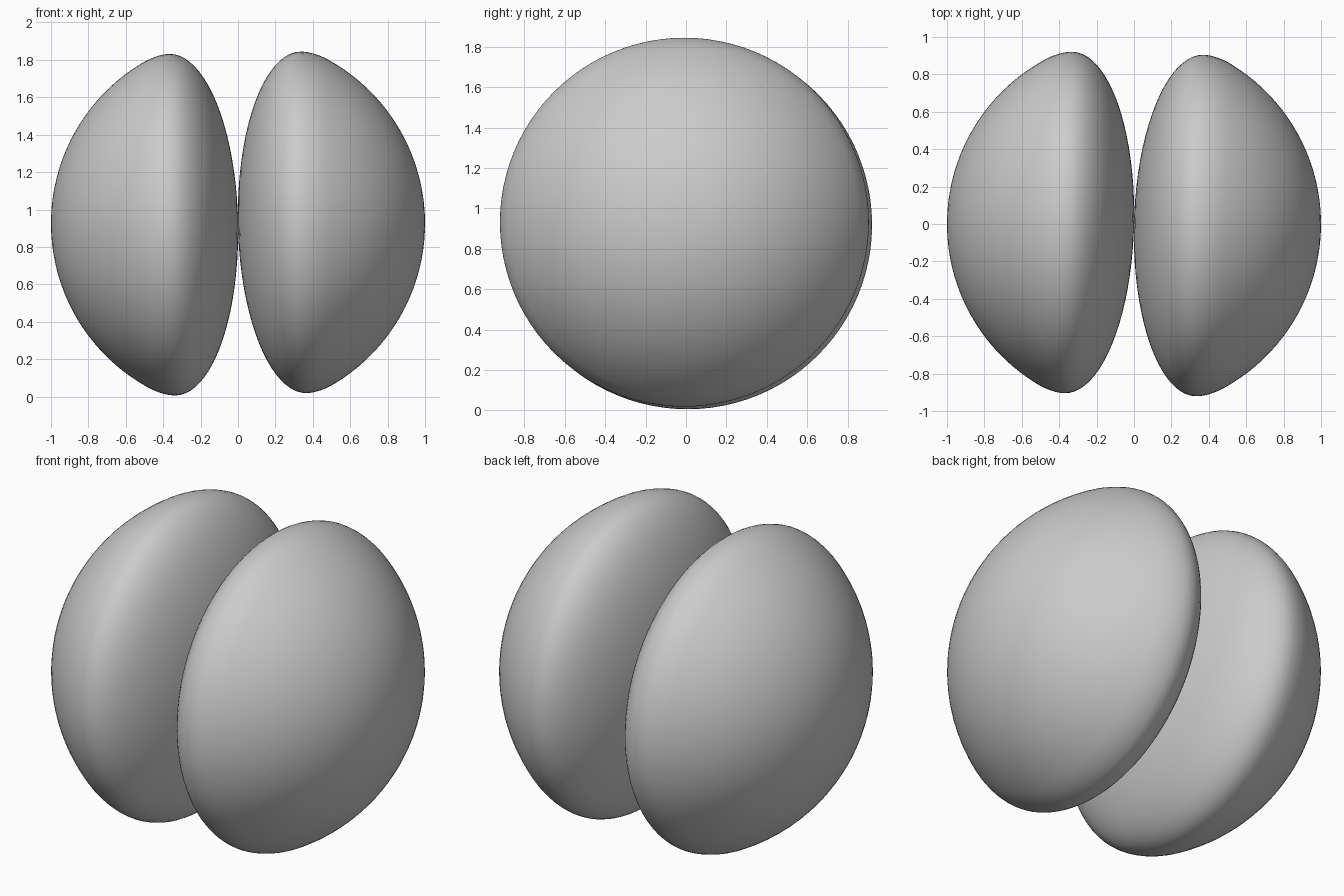
import bpy, bmesh, math
from mathutils import Matrix, Vector

cube = bpy.data.objects.get("Cube")
if cube:
    bpy.data.objects.remove(cube, do_unlink=True)

grey = bpy.data.materials.new("grey")
grey.use_nodes = True
grey.diffuse_color = (0.6, 0.6, 0.6, 1)
grey.node_tree.nodes["Principled BSDF"].inputs["Base Color"].default_value = (0.6, 0.6, 0.6, 1)

RIM_X, RIM_R = 0.35, 0.913
SHOULDER = math.radians(60)
STEPS, SIDES = 20, 96


def lobe_profile():
    """Shallow elliptical inner face, rounded rim, spherical outer dome."""
    pts = []
    for i in range(STEPS + 1):
        a = math.pi / 2 * i / STEPS
        pts.append(Vector((RIM_X * (1 - math.cos(a)), 0, RIM_R * math.sin(a))))
    # Bezier shoulder from the rim to the dome
    p0 = pts[-1]
    p3 = Vector((math.cos(SHOULDER), 0, math.sin(SHOULDER)))
    tangent = Vector((math.sin(SHOULDER), 0, -math.cos(SHOULDER)))
    p1, p2 = p0 + Vector((0.05, 0, 0)), p3 - tangent * 0.05
    for i in range(1, 9):
        t = i / 8
        s = 1 - t
        pts.append(p0 * s**3 + p1 * 3 * s * s * t + p2 * 3 * s * t * t + p3 * t**3)
    for i in range(1, STEPS + 1):
        a = SHOULDER * (1 - i / STEPS)
        pts.append(Vector((math.cos(a), 0, math.sin(a))))
    return pts


def lobe(name, side, tilt):
    bm = bmesh.new()
    verts = [bm.verts.new((side * p.x, 0, p.z)) for p in lobe_profile()]
    edges = [bm.edges.new(pair) for pair in zip(verts, verts[1:])]
    bmesh.ops.spin(bm, geom=verts + edges, cent=(0, 0, 0), axis=(1, 0, 0),
                   angle=math.tau, steps=SIDES, use_merge=True)
    bmesh.ops.remove_doubles(bm, verts=bm.verts, dist=0.0001)
    bmesh.ops.recalc_face_normals(bm, faces=bm.faces)
    bm.transform(Matrix.Translation((0, 0, 0.925)) @ tilt)
    for f in bm.faces:
        f.smooth = True
    mesh = bpy.data.meshes.new(name)
    bm.to_mesh(mesh)
    bm.free()
    mesh.materials.append(grey)
    obj = bpy.data.objects.new(name, mesh)
    bpy.context.collection.objects.link(obj)


# Both lobes share one slightly tilted axis
axis = Vector((1, -0.023, 0.018))
tilt = Vector((1, 0, 0)).rotation_difference(axis).to_matrix().to_4x4()
lobe("left_lobe", 1, tilt)
lobe("right_lobe", -1, tilt)
